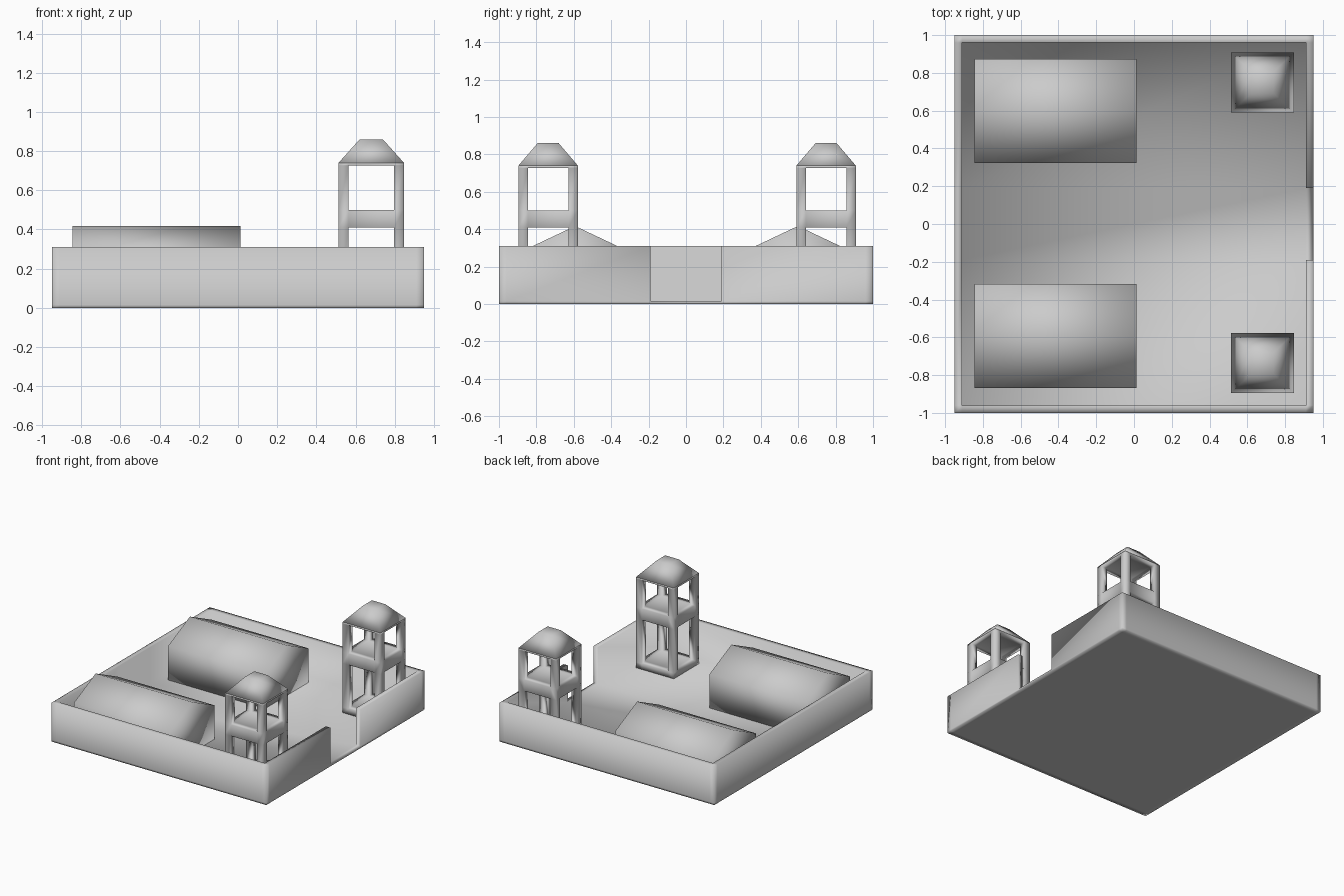
import bpy
import bmesh
import math
from mathutils import Matrix, Vector

cube = bpy.data.objects.get("Cube")
if cube:
    bpy.data.objects.remove(cube, do_unlink=True)

grey = bpy.data.materials.new("plain grey")
grey.use_nodes = True
grey.diffuse_color = (0.6, 0.6, 0.6, 1)
grey.node_tree.nodes["Principled BSDF"].inputs["Base Color"].default_value = (0.6, 0.6, 0.6, 1)


def finish(name, bm, location=(0, 0, 0)):
    """Turn a bmesh into a smooth grey object."""
    bmesh.ops.recalc_face_normals(bm, faces=bm.faces)
    for face in bm.faces:
        face.smooth = True
    mesh = bpy.data.meshes.new(name)
    bm.to_mesh(mesh)
    bm.free()
    mesh.materials.append(grey)
    obj = bpy.data.objects.new(name, mesh)
    obj.location = location
    bpy.context.collection.objects.link(obj)
    return obj


def block_shell(axes, filled):
    """Outer skin of a grid of blocks; filled(i, j, k) says which blocks exist."""
    bm = bmesh.new()
    verts = {}
    counts = [len(a) - 1 for a in axes]

    def solid(cell):
        return all(0 <= c < n for c, n in zip(cell, counts)) and filled(*cell)

    def vert(key):
        if key not in verts:
            verts[key] = bm.verts.new([a[n] for a, n in zip(axes, key)])
        return verts[key]

    cells = [(i, j, k) for i in range(counts[0])
             for j in range(counts[1]) for k in range(counts[2])]
    for cell in filter(solid, cells):
        for axis in range(3):
            u, v = (axis + 1) % 3, (axis + 2) % 3
            for side in (0, 1):
                neighbour = list(cell)
                neighbour[axis] += 2 * side - 1
                if solid(neighbour):
                    continue
                ring = []
                for du, dv in ((0, 0), (1, 0), (1, 1), (0, 1)):
                    key = list(cell)
                    key[axis] += side
                    key[u] += du
                    key[v] += dv
                    ring.append(vert(tuple(key)))
                bm.faces.new(ring)
    return bm


# Walled yard: thin floor, perimeter wall, gateway in the +x wall
def yard_filled(i, j, k):
    wall = i in (0, 2) or j in (0, 4)
    gate = i == 2 and j == 2
    return k == 0 or (wall and not gate)


yard_axes = ((-0.95, -0.91, 0.91, 0.95),
             (-1, -0.96, -0.19, 0.19, 0.96, 1),
             (0, 0.015, 0.31))
finish("walled_yard", block_shell(yard_axes, yard_filled))


# Long houses: gabled profile extruded along x
def long_house(name, y):
    bm = bmesh.new()
    half, eave, ridge, floor = 0.275, 0.287, 0.417, 0.01
    profile = ((-half, floor), (half, floor), (half, eave), (0, ridge), (-half, eave))
    end = bm.faces.new([bm.verts.new((-0.844, a, z)) for a, z in profile])
    grown = bmesh.ops.extrude_face_region(bm, geom=[end], use_keep_orig=True)
    moved = [g for g in grown["geom"] if isinstance(g, bmesh.types.BMVert)]
    bmesh.ops.translate(bm, verts=moved, vec=Vector((0.857, 0, 0)))
    finish(name, bm, (0, y, 0))


long_house("back_long_house", 0.598)
long_house("front_long_house", -0.593)


# Watchtowers: corner posts with solid base, platform and eave slabs
def tower_filled(i, j, k):
    return k in (0, 2, 4) or (i != 1 and j != 1)


def watchtower(name, y):
    hx, hy, post = 0.167, 0.159, 0.051
    axes = ((-hx, post - hx, hx - post, hx),
            (-hy, post - hy, hy - post, hy),
            (0.01, 0.06, 0.41, 0.5, 0.727, 0.74))
    finish(name + "_frame", block_shell(axes, tower_filled), (0.68, y, 0))

    # Hipped roof with a small flat top
    bm = bmesh.new()
    root = math.sqrt(2)
    bmesh.ops.create_cone(bm, cap_ends=True, segments=4, radius1=root,
                          radius2=0.355 * root, depth=0.12,
                          matrix=Matrix.Rotation(math.pi / 4, 4, "Z"))
    bmesh.ops.scale(bm, verts=bm.verts, vec=Vector((hx, hy, 1)))
    finish(name + "_roof", bm, (0.68, y, 0.8))


watchtower("back_tower", 0.749)
watchtower("front_tower", -0.737)
